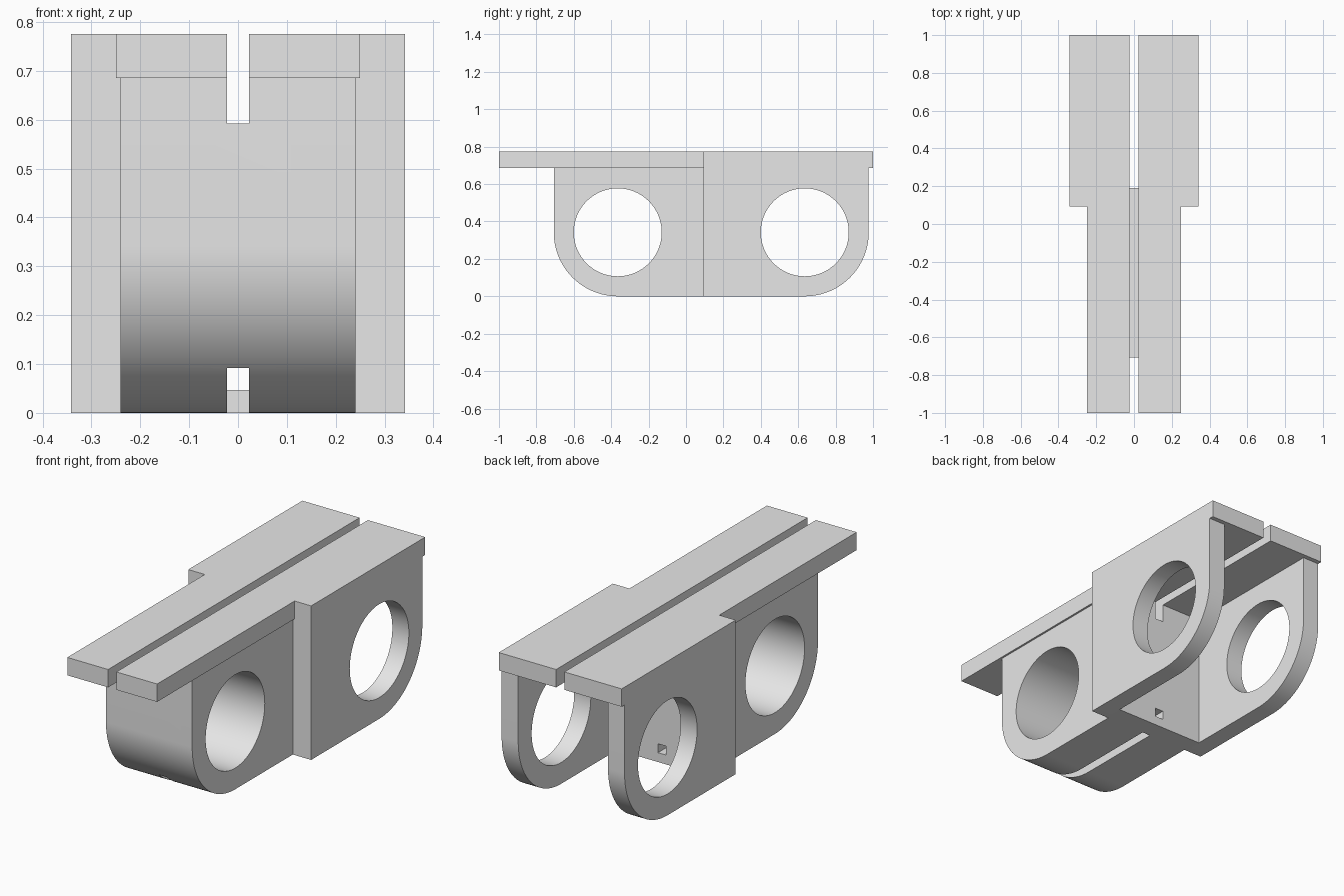
import bpy, bmesh, math
from mathutils import Vector

if "Cube" in bpy.data.objects:
    bpy.data.objects.remove(bpy.data.objects["Cube"], do_unlink=True)

grey = bpy.data.materials.new("light_grey")
grey.use_nodes = True
grey.diffuse_color = (0.8, 0.8, 0.8, 1)
grey.node_tree.nodes["Principled BSDF"].inputs["Base Color"].default_value = (0.8, 0.8, 0.8, 1)

TOP, UNDER = 0.775, 0.685        # plate top and underside
AXLE, RADIUS, BORE = 0.342, 0.342, 0.235
STEP, WEB_END = 0.093, 0.19      # shoulder and rear of the cross wall
GAP, INNER, OUTER = 0.023, 0.25, 0.342
FRONT_Y, REAR_Y = -0.365, 0.635  # bore centres


def extrude(name, points, offset):
    """Closed planar outline pushed along offset."""
    bm = bmesh.new()
    face = bm.faces.new([bm.verts.new(p) for p in points])
    out = bmesh.ops.extrude_face_region(bm, geom=[face])
    moved = [v for v in out["geom"] if isinstance(v, bmesh.types.BMVert)]
    bmesh.ops.translate(bm, verts=moved, vec=Vector(offset))
    bmesh.ops.recalc_face_normals(bm, faces=bm.faces)
    mesh = bpy.data.meshes.new(name)
    bm.to_mesh(mesh)
    bm.free()
    mesh.materials.append(grey)
    ob = bpy.data.objects.new(name, mesh)
    bpy.context.collection.objects.link(ob)
    return ob


def box(name, x0, x1, y0, y1, z0, z1):
    return extrude(name, [(x0, y0, z0), (x1, y0, z0), (x1, y1, z0), (x0, y1, z0)], (0, 0, z1 - z0))


def bore(y):
    ring = [2 * math.pi * i / 96 for i in range(96)]
    return extrude("bore_cutter", [(-1, y + BORE * math.cos(a), AXLE + BORE * math.sin(a)) for a in ring], (2, 0, 0))


def lug(name, x0, x1, centre, direction, flat_y):
    """Side profile with one rounded lower corner."""
    arc = [math.pi / 2 * i / 32 for i in range(33)]
    pts = [(x0, flat_y, UNDER), (x0, flat_y, 0)]
    pts += [(x0, centre + direction * RADIUS * math.sin(a), AXLE - RADIUS * math.cos(a)) for a in arc]
    pts.append((x0, centre + direction * RADIUS, UNDER))
    return extrude(name, pts, (x1 - x0, 0, 0))


def activate(ob):
    bpy.ops.object.select_all(action="DESELECT")
    ob.select_set(True)
    bpy.context.view_layer.objects.active = ob


def cut(ob, *cutters):
    activate(ob)
    for c in cutters:
        mod = ob.modifiers.new("cut", "BOOLEAN")
        mod.operation, mod.solver, mod.object = "DIFFERENCE", "EXACT", c
        bpy.ops.object.modifier_apply(modifier=mod.name)
        bpy.data.objects.remove(c, do_unlink=True)


def smooth(ob):
    activate(ob)
    bpy.ops.object.shade_smooth_by_angle(angle=math.radians(30))


def mirror(ob):
    activate(ob)
    mod = ob.modifiers.new("mirror", "MIRROR")
    mod.use_mirror_merge = False
    bpy.ops.object.modifier_apply(modifier=mod.name)


def channel():
    return box("channel_cutter", -GAP, GAP, -2, 2, 0.592, 1)


# Front block with its bore, top channel and bottom groove
block = lug("front_block", -0.24, 0.24, FRONT_Y, -1, STEP)
cut(block, bore(FRONT_Y), channel(), box("groove_cutter", -GAP, GAP, -2, 2, -1, 0.092))
smooth(block)

# Cross wall between the cheeks, with a small square hole
wall = box("cross_wall", -INNER, INNER, STEP, WEB_END, 0, UNDER)
cut(wall, channel(), box("square_hole_cutter", -GAP, GAP, -2, 2, 0.047, 0.092))

# Rear cheeks
cheek = lug("rear_cheeks", INNER, OUTER, REAR_Y, 1, STEP)
cut(cheek, bore(REAR_Y))
mirror(cheek)
smooth(cheek)

# Stepped top plates on both sides of the channel
outline = [(GAP, -1), (INNER, -1), (INNER, STEP), (OUTER, STEP), (OUTER, 1), (GAP, 1)]
plates = extrude("top_plates", [(x, y, UNDER) for x, y in outline], (0, 0, TOP - UNDER))
mirror(plates)
